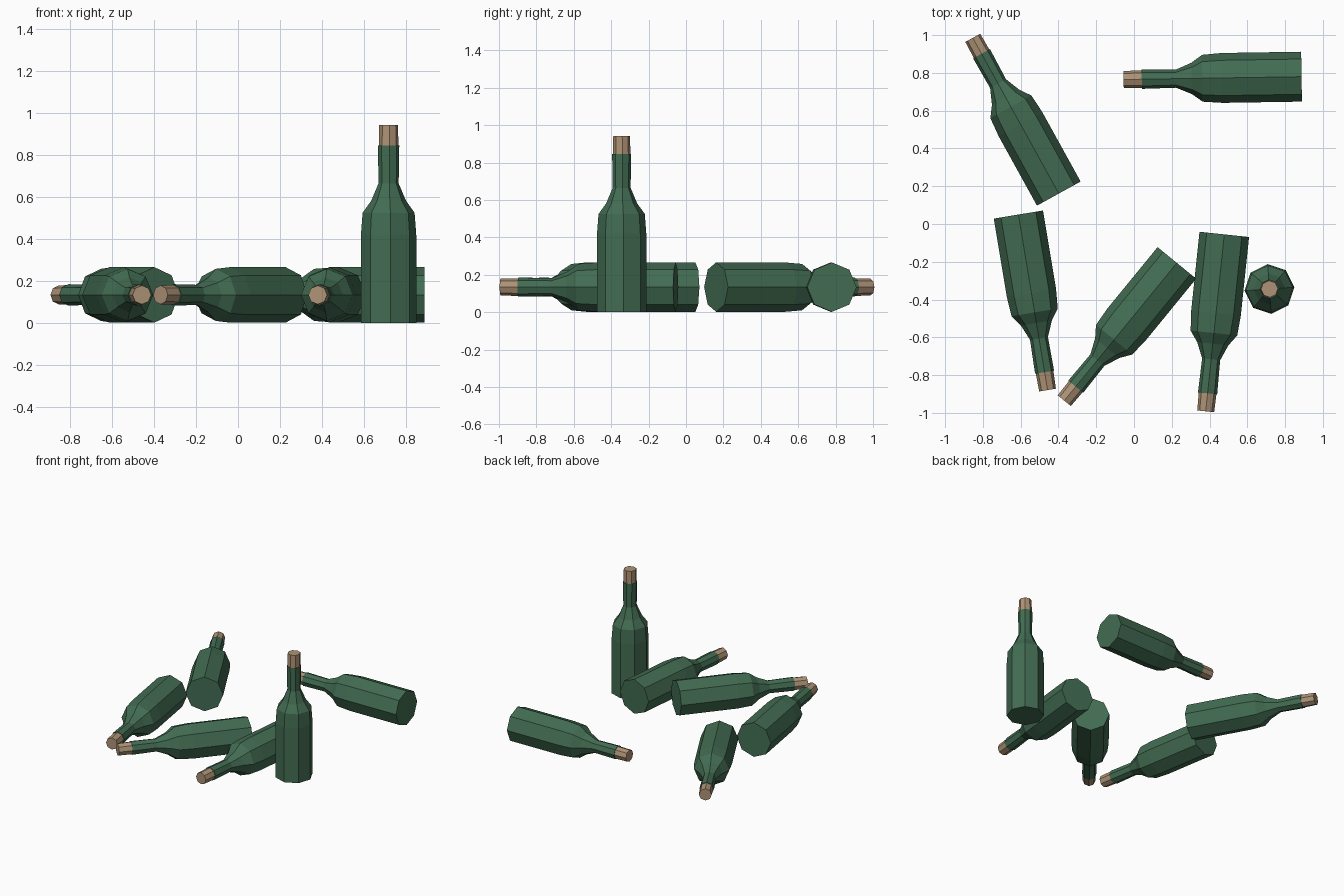
import bpy, bmesh
from math import cos, sin, tau, radians
from mathutils import Matrix, Vector

if "Cube" in bpy.data.objects:
    bpy.data.objects.remove(bpy.data.objects["Cube"])

SIDES = 8
GLASS = [(0.132, 0), (0.132, 0.42), (0.124, 0.525), (0.083, 0.582),
         (0.048, 0.665), (0.051, 0.846)]
CORK = [(0.047, 0.84), (0.045, 0.942)]


def material(name, colour):
    m = bpy.data.materials.new(name)
    m.diffuse_color = colour
    m.use_nodes = True
    m.node_tree.nodes["Principled BSDF"].inputs["Base Color"].default_value = m.diffuse_color
    return m


def lathe(name, profile, mat):
    """Closed flat-shaded solid of revolution around z."""
    bm = bmesh.new()
    rings = [[bm.verts.new((r * cos(tau * i / SIDES), r * sin(tau * i / SIDES), z))
              for i in range(SIDES)] for r, z in profile]
    for a, b in zip(rings, rings[1:]):
        for i in range(SIDES):
            j = (i + 1) % SIDES
            bm.faces.new((a[i], a[j], b[j], b[i]))
    bm.faces.new(rings[0][::-1])
    bm.faces.new(rings[-1])
    me = bpy.data.meshes.new(name)
    bm.to_mesh(me)
    bm.free()
    me.materials.append(mat)
    return me


green = material("green_glass", (0.055, 0.15, 0.085, 1))
tan = material("cork", (0.42, 0.29, 0.18, 1))
meshes = {"bottle_glass": lathe("bottle_glass", GLASS, green),
          "bottle_cork": lathe("bottle_cork", CORK, tan)}


def place(index, matrix):
    for part, me in meshes.items():
        ob = bpy.data.objects.new(f"{part}_{index}", me)
        bpy.context.collection.objects.link(ob)
        ob.matrix_world = matrix


# Standing bottle
place(0, Matrix.Translation((0.717, -0.344, 0)) @ Matrix.Rotation(radians(4), 4, 'Z'))

# Lying bottles: centre of the base, then centre of the cork end
LYING = [((0.887, 0.780), (-0.055, 0.765)),
         ((-0.398, 0.161), (-0.850, 0.979)),
         ((-0.612, 0.050), (-0.459, -0.871)),
         ((0.227, -0.206), (-0.364, -0.929)),
         ((0.478, -0.055), (0.380, -0.987))]
for n, (base, tip) in enumerate(LYING, 1):
    axis = (Vector(tip) - Vector(base)).normalized().to_3d()
    up = Vector((0, 0, 1))
    rot = Matrix((up, axis.cross(up), axis)).transposed().to_4x4()
    place(n, Matrix.Translation((*base, 0.134)) @ rot)
